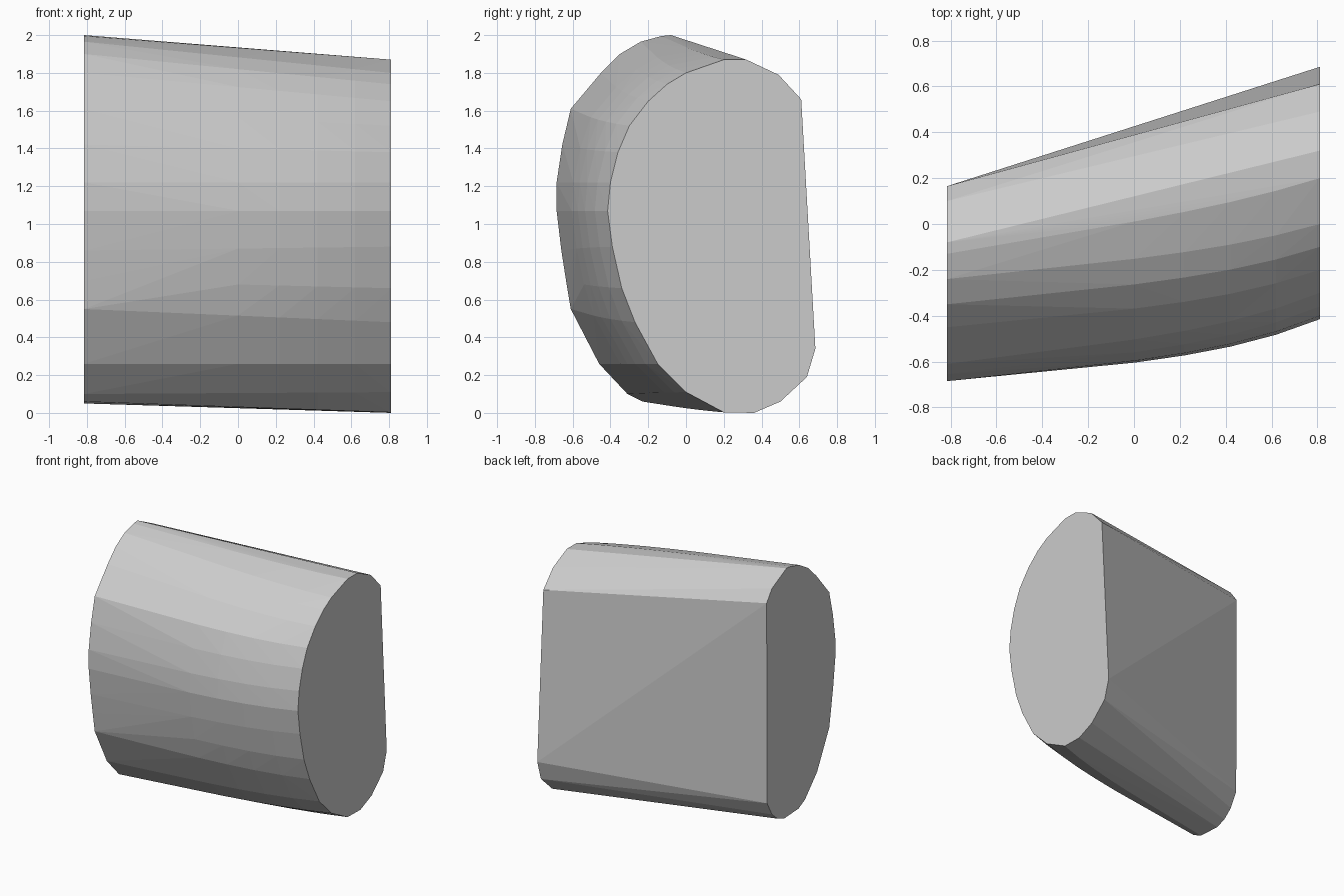
import bpy, bmesh, math

if "Cube" in bpy.data.objects:
    bpy.data.objects.remove(bpy.data.objects["Cube"])

# End cross-sections (y, z), from the upper back edge around the front to the lower back edge
LEFT = [(.165, 1.82), (.10, 1.91), (-.08, 2.0), (-.13, 1.995), (-.24, 1.965), (-.35, 1.90),
        (-.45, 1.80), (-.61, 1.61), (-.655, 1.42), (-.685, 1.22), (-.685, 1.07), (-.66, .86),
        (-.635, .70), (-.61, .55), (-.46, .26), (-.31, .10), (-.23, .06), (-.05, .05),
        (.03, .08), (.10, .14), (.16, .25)]
RIGHT = [(.61, 1.66), (.49, 1.79), (.32, 1.87), (.20, 1.87), (0, 1.80), (-.10, 1.74),
         (-.20, 1.65), (-.30, 1.52), (-.36, 1.38), (-.40, 1.22), (-.415, 1.07), (-.39, .88),
         (-.34, .66), (-.27, .48), (-.15, .26), (0, .11), (.20, .003), (.36, 0),
         (.50, .06), (.64, .19), (.685, .34)]
# Stations along x with the forward bulge of the front surface
STATIONS = [(-.815, 0), (-.3, .033), (0, .055), (.22, .06), (.42, .055), (.62, .036), (.81, 0)]

# Blend the end sections, bulge the front, and wrap the points in a faceted hull
bm = bmesh.new()
n = len(LEFT) - 1
for x, bulge in STATIONS:
    t = (x + .815) / 1.625
    for i, (a, b) in enumerate(zip(LEFT, RIGHT)):
        y = a[0] + (b[0] - a[0]) * t - bulge * math.sin(math.pi * i / n)
        z = a[1] + (b[1] - a[1]) * t
        bm.verts.new((x, y, z))
hull = bmesh.ops.convex_hull(bm, input=bm.verts[:], use_existing_faces=False)
unused = [v for v in bm.verts if not v.link_faces]
bmesh.ops.delete(bm, geom=unused, context='VERTS')
bmesh.ops.dissolve_limit(bm, angle_limit=math.radians(.5), verts=bm.verts[:], edges=bm.edges[:])
bmesh.ops.recalc_face_normals(bm, faces=bm.faces[:])

mesh = bpy.data.meshes.new("curved_block")
bm.to_mesh(mesh)
bm.free()
block = bpy.data.objects.new("curved_block", mesh)
bpy.context.collection.objects.link(block)
